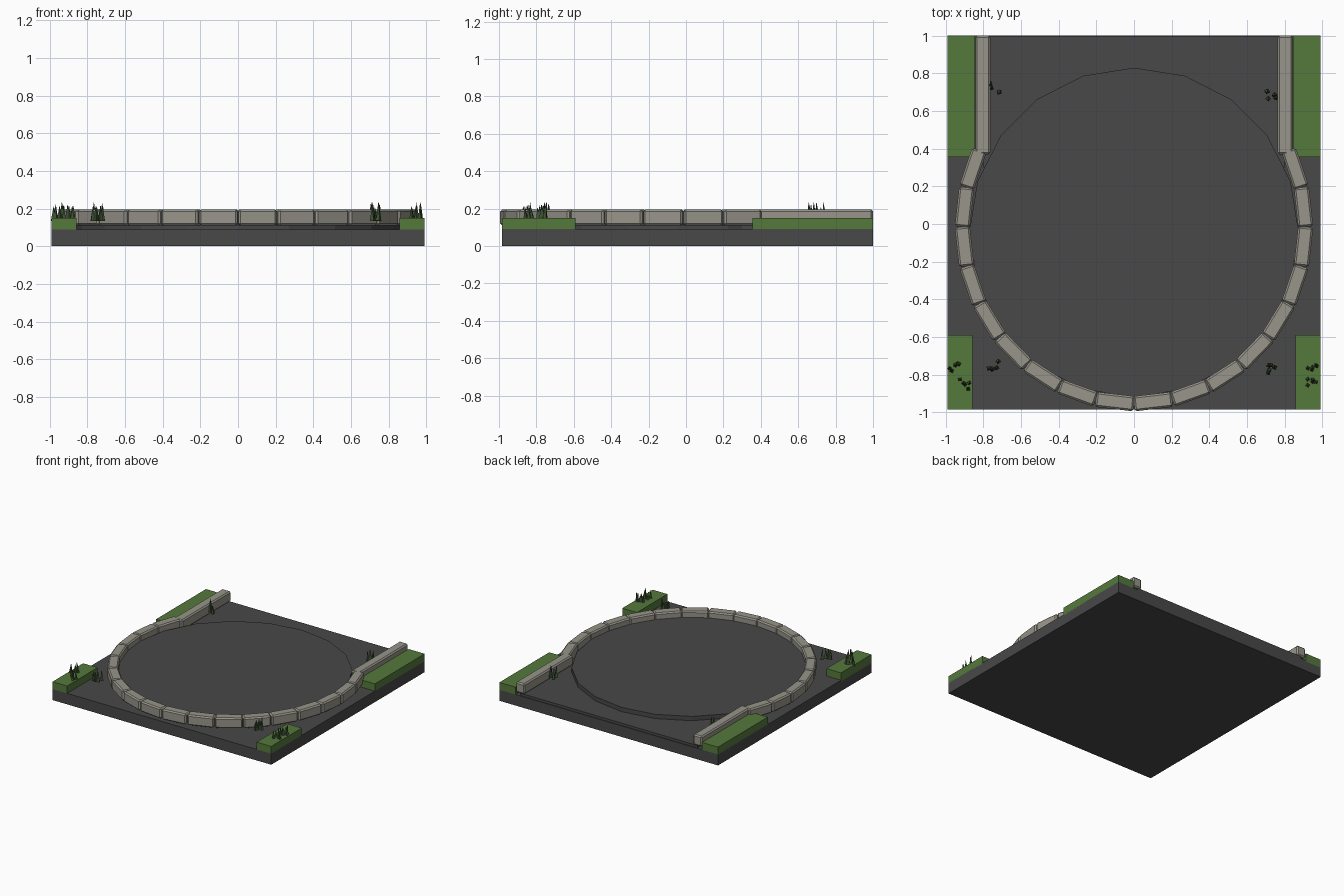
import bpy, bmesh, math, random
from mathutils import Vector, Matrix

if "Cube" in bpy.data.objects:
    bpy.data.objects.remove(bpy.data.objects["Cube"])

random.seed(4)

def material(name, rgb):
    m = bpy.data.materials.new(name)
    m.diffuse_color = (*rgb, 1)
    m.use_nodes = True
    m.node_tree.nodes["Principled BSDF"].inputs["Base Color"].default_value = m.diffuse_color
    return m

ASPHALT = material("asphalt", (0.065, 0.065, 0.065))
STONE = material("stone", (0.31, 0.30, 0.255))
GRASS = material("grass", (0.09, 0.19, 0.045))
BLADE = material("blade", (0.05, 0.085, 0.035))

def finish(name, bm, mat):
    me = bpy.data.meshes.new(name)
    bm.to_mesh(me)
    bm.free()
    ob = bpy.data.objects.new(name, me)
    bpy.context.collection.objects.link(ob)
    me.materials.append(mat)
    return ob

def block(name, x, y, z, mat):
    bm = bmesh.new()
    c = [(a + b) / 2 for a, b in (x, y, z)]
    s = [b - a for a, b in (x, y, z)]
    bmesh.ops.create_cube(bm, size=1, matrix=Matrix.Translation(c) @ Matrix.Diagonal((*s, 1)))
    return finish(name, bm, mat)

def curb(name, a, b, width=0.08, z0=0.11, z1=0.195):
    # chamfered stone laid from point a to point b
    a, b = Vector(a), Vector(b)
    d, mid = b - a, (a + b) / 2
    bm = bmesh.new()
    m = (Matrix.Translation((mid.x, mid.y, (z0 + z1) / 2))
         @ Matrix.Rotation(math.atan2(d.y, d.x), 4, 'Z')
         @ Matrix.Diagonal((d.length, width, z1 - z0, 1)))
    bmesh.ops.create_cube(bm, size=1, matrix=m)
    bmesh.ops.bevel(bm, geom=bm.edges[:], offset=0.01, segments=1, affect='EDGES')
    return finish(name, bm, STONE)

# ground slab, road leading out the back, raised round turning area
block("ground_slab", (-0.99, 0.99), (-0.985, 1), (0, 0.09), ASPHALT)
block("road", (-0.8, 0.8), (0.3, 0.995), (0.085, 0.11), ASPHALT)
bm = bmesh.new()
bmesh.ops.create_cone(bm, cap_ends=True, segments=20, radius1=0.875, radius2=0.875, depth=0.055,
                      matrix=Matrix.Translation((0, -0.045, 0.1175)))
finish("turning_circle", bm, ASPHALT)

# curved curb stones, starting at the front centre
def joint(i):
    t = -math.pi / 2 + i * 2 * math.pi / 28
    return (0.912 * math.cos(t), -0.015 + 0.94 * math.sin(t))

for i in range(-9, 9):
    curb("curved_curb", joint(i), joint(i + 1))

# straight curbs and grass verges
for s in (-1, 1):
    curb("straight_curb", (s * 0.803, 0.37), (s * 0.803, 1.0))
    block("back_verge", sorted((s * 0.845, s * 0.99)), (0.355, 1), (0.08, 0.15), GRASS)
    block("front_verge", sorted((s * 0.858, s * 0.99)), (-0.985, -0.59), (0.08, 0.15), GRASS)

# grass tufts made of thin four-sided cones
TUFTS = [(-0.955, -0.76, 6), (-0.9, -0.85, 5), (-0.745, -0.755, 5), (0.74, -0.775, 5),
         (0.95, -0.75, 5), (0.94, -0.845, 6), (-0.74, 0.715, 3), (0.73, 0.685, 4)]
for x, y, n in TUFTS:
    bm = bmesh.new()
    for _ in range(n):
        h = random.uniform(0.07, 0.1)
        m = (Matrix.Translation((x + random.uniform(-.03, .03), y + random.uniform(-.025, .025), 0.135 + h / 2))
             @ Matrix.Rotation(random.uniform(-0.12, 0.12), 4, 'X')
             @ Matrix.Rotation(random.uniform(0, 1.5), 4, 'Z'))
        bmesh.ops.create_cone(bm, cap_ends=True, segments=4, radius1=0.015, radius2=0.001,
                              depth=h, matrix=m)
    finish("grass_tuft", bm, BLADE)
